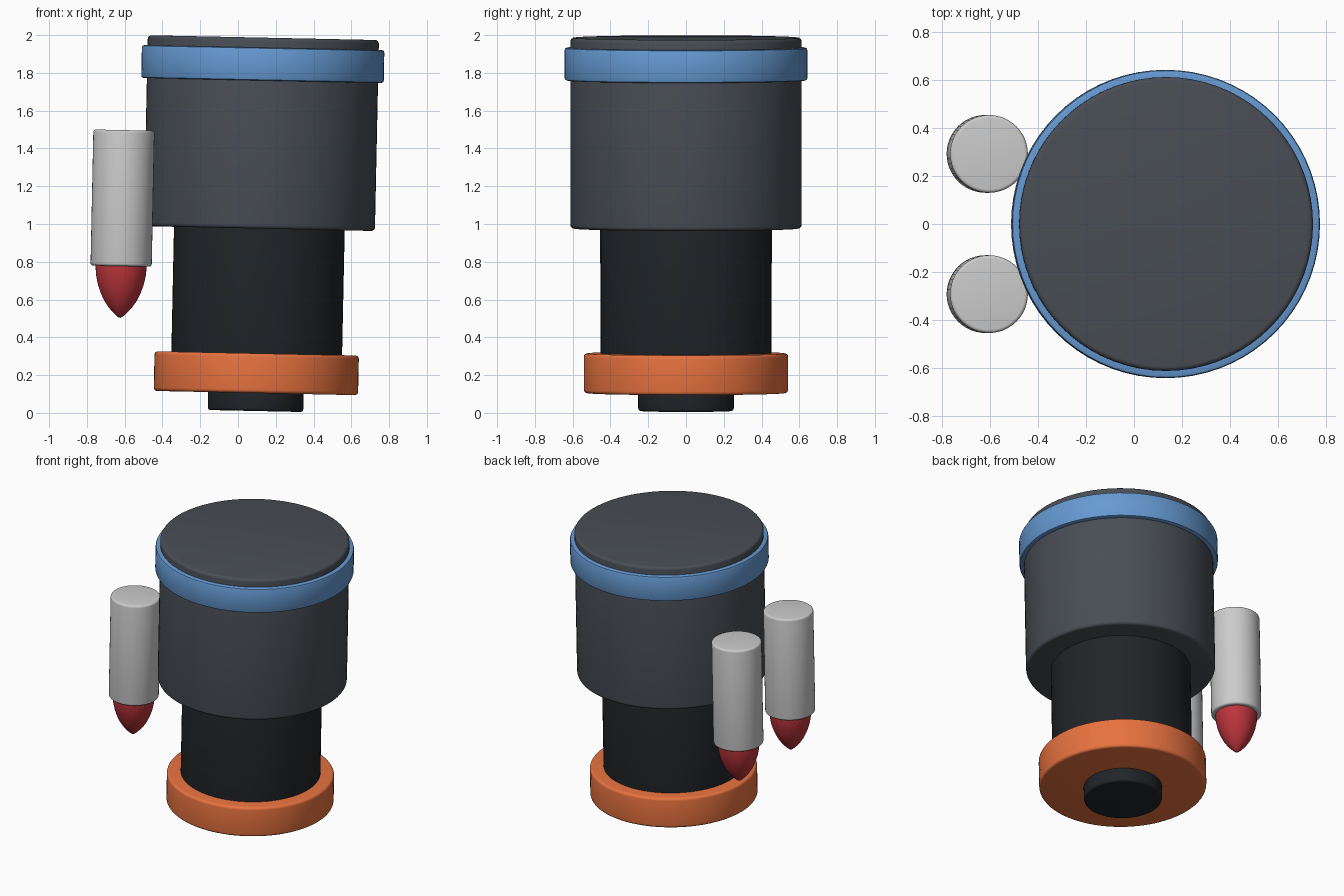
import bpy, bmesh, math
from mathutils import Matrix, Vector

if "Cube" in bpy.data.objects:
    bpy.data.objects.remove(bpy.data.objects["Cube"])

# The whole model leans slightly toward +x
LEAN = Matrix.Translation((0.0925, 0, 0)) @ Matrix.Rotation(0.021, 4, 'Y')


def material(name, rgb):
    m = bpy.data.materials.new(name)
    m.diffuse_color = (*rgb, 1)
    m.use_nodes = True
    m.node_tree.nodes["Principled BSDF"].inputs["Base Color"].default_value = m.diffuse_color
    return m


BLACK = material("black", (0.015, 0.018, 0.021))
GREY = material("dark_grey", (0.066, 0.076, 0.09))
BLUE = material("blue", (0.13, 0.32, 0.64))
ORANGE = material("orange", (0.80, 0.17, 0.05))
WHITE = material("white", (0.65, 0.66, 0.67))
RED = material("red", (0.50, 0.035, 0.045))


def lathe(name, profile, mat, x=0, y=0, steps=72):
    """Revolve (radius, height) points around a vertical axis."""
    bm = bmesh.new()
    vs = [bm.verts.new((r, 0, z)) for r, z in profile]
    es = [bm.edges.new(p) for p in zip(vs, vs[1:])]
    bmesh.ops.spin(bm, geom=vs + es, cent=(0, 0, 0), axis=(0, 0, 1),
                   angle=2 * math.pi, steps=steps)
    bmesh.ops.remove_doubles(bm, verts=bm.verts, dist=1e-5)
    bmesh.ops.recalc_face_normals(bm, faces=bm.faces)
    bm.transform(LEAN @ Matrix.Translation((x, y, 0)))
    me = bpy.data.meshes.new(name)
    bm.to_mesh(me)
    bm.free()
    me.materials.append(mat)
    ob = bpy.data.objects.new(name, me)
    bpy.context.collection.objects.link(ob)
    bpy.ops.object.select_all(action='DESELECT')
    bpy.context.view_layer.objects.active = ob
    ob.select_set(True)
    bpy.ops.object.shade_smooth_by_angle(angle=math.radians(35))
    return ob


def drum(name, r, z0, z1, mat, b=0.015, **kw):
    """Solid cylinder with rounded rims."""
    arc = [(math.cos(i * math.pi / 8), math.sin(i * math.pi / 8)) for i in range(5)]
    low = [(r - b + b * s, z0 + b - b * c) for c, s in arc]
    high = [(r - b + b * c, z1 - b + b * s) for c, s in arc]
    return lathe(name, [(0, z0)] + low + high + [(0, z1)], mat, **kw)


# Stacked body
drum("bottom_plug", 0.253, 0.010, 0.15, BLACK)
drum("lower_collar", 0.541, 0.105, 0.315, ORANGE, 0.018)
drum("middle_barrel", 0.452, 0.20, 1.05, BLACK, 0.01)
drum("upper_drum", 0.612, 0.976, 1.987, GREY, 0.02)

# Ring around the top drum
R, r, z0, z1, b = 0.642, 0.60, 1.76, 1.934, 0.012
lathe("upper_band", [(r, z0), (R - b, z0), (R - b * .3, z0 + b * .3), (R, z0 + b),
                     (R, z1 - b), (R - b * .3, z1 - b * .3), (R - b, z1), (r, z1), (r, z0)], BLUE)

# Pair of side tubes with pointed tips
for side, y in (("front", -0.292), ("back", 0.292)):
    drum(side + "_tube", 0.162, 0.762, 1.482, WHITE, 0.014, x=-0.7275, y=y, steps=48)
    lathe(side + "_tip", [(0, 0.80), (0.135, 0.80), (0.135, 0.755), (0.132, 0.715), (0.123, 0.67),
                          (0.108, 0.625), (0.087, 0.58), (0.06, 0.54), (0.03, 0.508),
                          (0.012, 0.493), (0, 0.488)], RED, x=-0.7275, y=y, steps=48)
